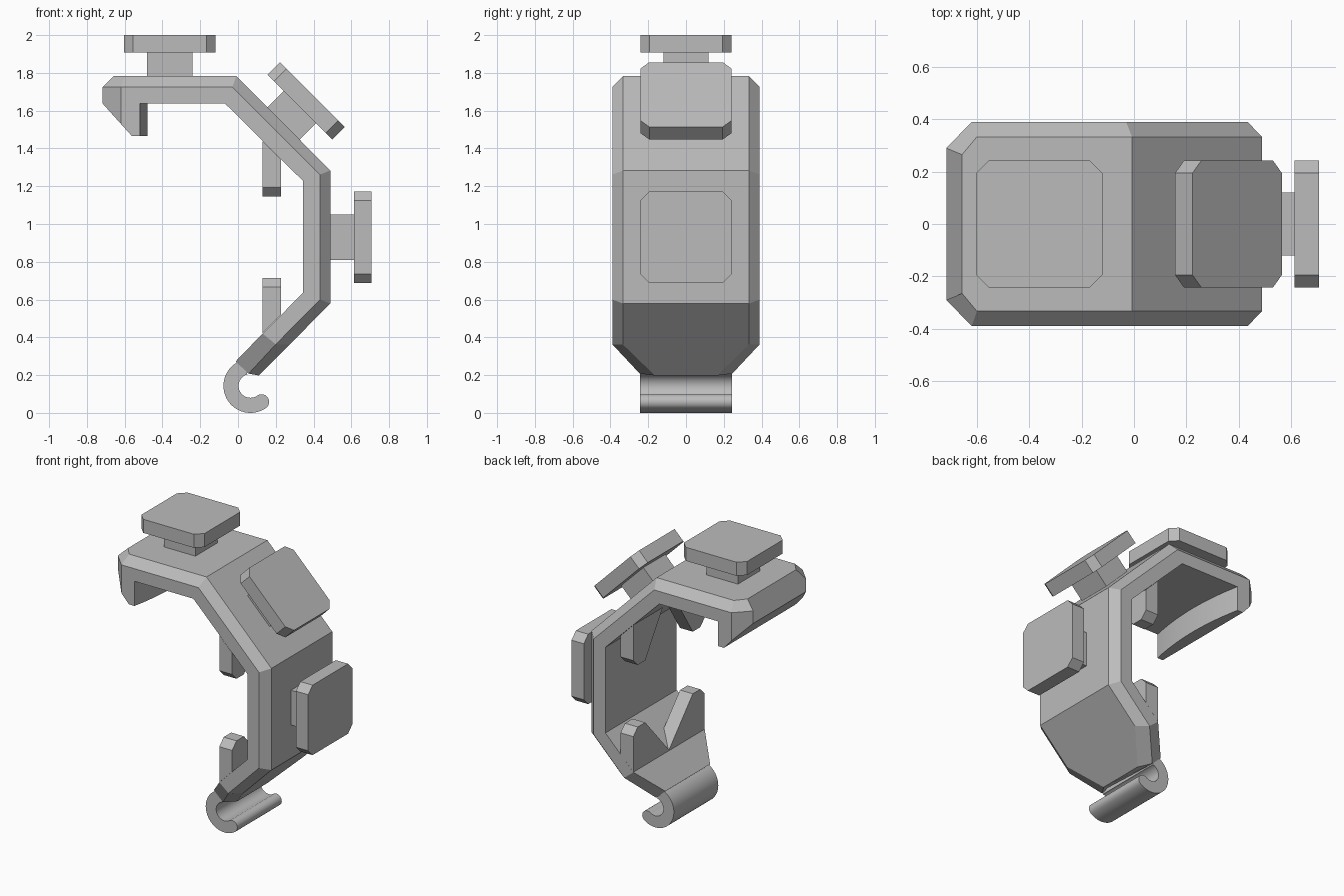
import bpy, bmesh
from math import cos, sin, radians, pi
from mathutils import Matrix, Vector

cube = bpy.data.objects.get("Cube")
if cube:
    bpy.data.objects.remove(cube, do_unlink=True)

grey = bpy.data.materials.new("plain_grey")
grey.use_nodes = True
colour = (0.5, 0.5, 0.5, 1)
grey.diffuse_color = colour
grey.node_tree.nodes["Principled BSDF"].inputs["Base Color"].default_value = colour


def finish(name, bm, smooth=False):
    bmesh.ops.recalc_face_normals(bm, faces=bm.faces)
    mesh = bpy.data.meshes.new(name)
    bm.to_mesh(mesh)
    bm.free()
    mesh.materials.append(grey)
    obj = bpy.data.objects.new(name, mesh)
    bpy.context.collection.objects.link(obj)
    if smooth:
        bpy.ops.object.select_all(action='DESELECT')
        obj.select_set(True)
        bpy.context.view_layer.objects.active = obj
        bpy.ops.object.shade_smooth_by_angle(angle=radians(30))
    return obj


def loft(name, rings, smooth=False):
    """Skin a row of equal-length rings and cap both ends."""
    bm = bmesh.new()
    rows = [[bm.verts.new(p) for p in ring] for ring in rings]
    n = len(rows[0])
    for a, b in zip(rows, rows[1:]):
        for i in range(n):
            j = (i + 1) % n
            bm.faces.new((a[i], a[j], b[j], b[i]))
    bm.faces.new(rows[0])
    bm.faces.new(rows[-1])
    return finish(name, bm, smooth)


# Bent shell: inner, side and outer (x, z) of each section, then half widths
W, WO = 0.39, 0.333
sections = [
    ((-.717, 1.638), (-.717, 1.725), (-.657, 1.783), .29, .265),
    ((-.62, 1.638), (-.62, 1.725), (-.6, 1.783), W, WO),
    ((-.069, 1.638), (-.03, 1.725), (-.008, 1.783), W, WO),
    ((.344, 1.228), (.434, 1.262), (.489, 1.283), W, WO),
    ((.344, .635), (.434, .6), (.489, .579), W, WO),
    ((.13, .42), (.2, .363), (.272, .361), W, WO),
    ((-.013, .272), (.056, .208), (.11, .198), .245, .165),
]
rings = []
for inner, side, outer, w, wo in sections:
    half = [(inner, w), (side, w), (outer, wo)]
    rings.append([(p[0], y, p[1]) for p, y in half] +
                 [(p[0], -y, p[1]) for p, y in reversed(half)])
loft("bent_shell", rings)

# Lip under the top end, with a gently bowed inner face
bm = bmesh.new()
for s in (-1, 1):
    for x, y, z in ((-.717, .29, 1.638), (-.62, W, 1.638),
                    (-.62, W, 1.53), (-.563, W, 1.467)):
        bm.verts.new((x, s * y, z))
steps = 24
for i in range(steps + 1):
    t = 2 * i / steps - 1
    for z in (1.467, 1.638):
        bm.verts.new((-.479 - .041 * t * t, W * t, z))
bmesh.ops.convex_hull(bm, input=bm.verts)
bmesh.ops.dissolve_limit(bm, angle_limit=radians(.5),
                         verts=bm.verts, edges=bm.edges)
finish("top_lip", bm, smooth=True)


# Square clips: a short post with a corner-cut plate, standing on the shell
def square(h, cut, z):
    pts = []
    for sx, sy in ((1, 1), (-1, 1), (-1, -1), (1, -1)):
        a, b = (sx * h, sy * (h - cut)), (sx * (h - cut), sy * h)
        pts += [a, b] if sx * sy > 0 else [b, a]
    return [Vector((x, y, z)) for x, y in pts]


def clip(name, x, z, tilt):
    m = Matrix.Translation((x, 0, z)) @ Matrix.Rotation(radians(tilt), 4, 'Y')
    c, h = .12, .242
    corners = ((c, c), (-c, c), (-c, -c), (c, -c))
    loft(name + "_post", [[m @ Vector((px, py, pz)) for px, py in corners]
                          for pz in (-.01, .124)])
    loft(name + "_plate", [[m @ p for p in square(h, .048, pz)]
                           for pz in (.124, .218)])


clip("top_clip", -.362, 1.783, 0)
clip("slanted_clip", .24, 1.531, 45)
clip("side_clip", .489, .93, 90)


# Gusset tabs on the inside of the two slanted walls
def tab(name, side, tip, up, spread):
    rings = []
    for x in (.13, .228):
        base = 1.569 - x if up < 0 else .291 + x
        y_in = .26 - spread * abs(tip - base)
        shape = ((W, base), (W, tip - up * .048), (W - .048, tip),
                 (.26, tip), (y_in, base))
        rings.append([(x, side * y, z) for y, z in shape])
    loft(name, rings)


for label, side in (("front", -1), ("back", 1)):
    tab("upper_tab_" + label, side, 1.145, -1, .65)
    tab("lower_tab_" + label, side, .715, 1, .9)

# Hook at the bottom: an open ring with a rounded tip
cx, cz, r_in, r_out = .066, .143, .063, .143
start, end = radians(105), radians(305)
arc = [start + (end - start) * i / 40 for i in range(41)]
profile = [(cx + r_out * cos(a), cz + r_out * sin(a)) for a in arc]
mid, r = (r_in + r_out) / 2, (r_out - r_in) / 2
tx, tz = cx + mid * cos(end), cz + mid * sin(end)
for i in range(1, 14):
    a = end + pi * i / 14
    profile.append((tx + r * cos(a), tz + r * sin(a)))
profile += [(cx + r_in * cos(a), cz + r_in * sin(a)) for a in reversed(arc)]
loft("bottom_hook", [[(x, y, z) for x, z in profile] for y in (-.243, .243)],
     smooth=True)
